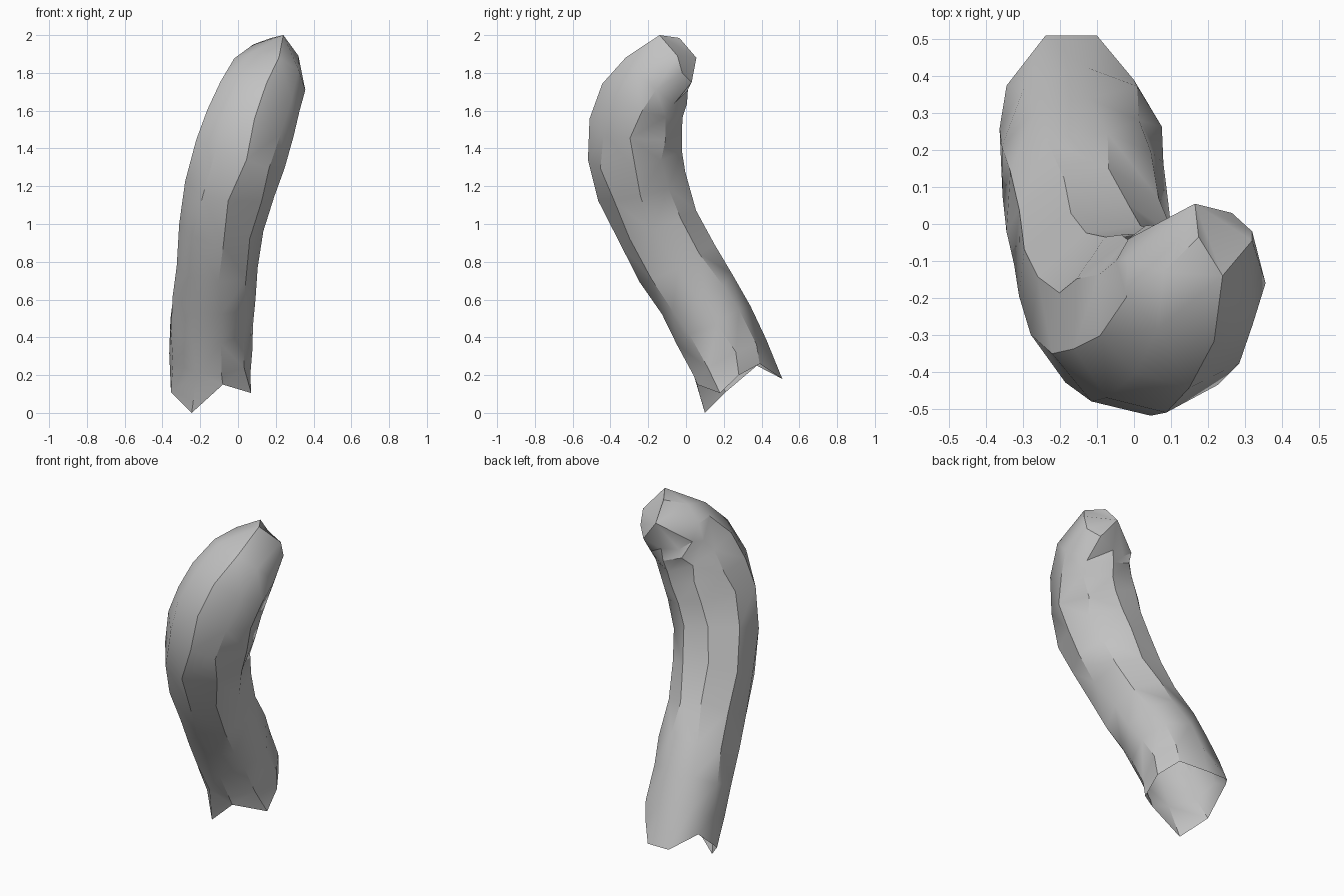
import bpy, bmesh, math, random
from mathutils import Vector

if "Cube" in bpy.data.objects:
    bpy.data.objects.remove(bpy.data.objects["Cube"])

random.seed(4)
SIDES = 9

grey = bpy.data.materials.new("mid grey")
grey.diffuse_color = (0.54, 0.54, 0.54, 1)
grey.use_nodes = True
grey.node_tree.nodes["Principled BSDF"].inputs["Base Color"].default_value = grey.diffuse_color

# Ragged open rim at the bottom, counter-clockwise from the front
rim = [(-0.08, 0.06, 0.15), (0.07, 0.18, 0.105), (0.065, 0.28, 0.2),
       (0.0, 0.39, 0.26), (-0.10, 0.51, 0.18), (-0.24, 0.51, 0.18),
       (-0.345, 0.375, 0.25), (-0.355, 0.21, 0.11), (-0.245, 0.10, 0.0)]

# Blunt tip: its outline from the peak round the right side, plus two raised points
tip = [(0.24, -0.14, 2.0), (0.32, -0.045, 1.89), (0.32, -0.02, 1.80),
       (0.265, 0.03, 1.75), (0.16, 0.01, 1.71), (0.06, -0.02, 1.72),
       (-0.015, -0.04, 1.78), (-0.02, -0.095, 1.87), (0.08, -0.13, 1.95)]
tip_top, tip_end = (0.175, -0.035, 1.985), (0.165, 0.055, 1.88)

# Centre line of the bent tube with its radius: x, y, z, radius
path = [(-0.147, 0.225, 0.30, 0.218), (-0.143, 0.14, 0.47, 0.218),
        (-0.132, 0.06, 0.63, 0.218), (-0.114, -0.045, 0.80, 0.217),
        (-0.09, -0.15, 1.00, 0.223), (-0.047, -0.23, 1.20, 0.236),
        (0.01, -0.27, 1.38, 0.243), (0.058, -0.262, 1.53, 0.241),
        (0.11, -0.228, 1.665, 0.225), (0.152, -0.155, 1.77, 0.203)]

centres = [Vector(p[:3]) for p in path] + [Vector((0.16, -0.04, 1.83))]
bm = bmesh.new()
rings = [[bm.verts.new(p) for p in rim]]
for i, (x, y, z, radius) in enumerate(path):
    # Each ring lies nearly square to the path, lagging a little in the bend
    c = centres[i]
    ahead = (centres[i + 1] - c).normalized()
    behind = (c - centres[i - 1]).normalized() if i else ahead
    t = (behind * 0.7 + ahead * 0.3).normalized()
    u = Vector((1, 0, 0))
    u = (u - t * u.dot(t)).normalized()
    v = t.cross(u)
    phase = -72 - 16 * math.sin(math.pi * i / 9)
    ring = []
    for k in range(SIDES):
        a = math.radians(phase + 360 / SIDES * k + random.uniform(-4, 4))
        r = radius * random.uniform(1.0, 1.05)
        slip = t * random.uniform(-0.015, 0.015)
        ring.append(bm.verts.new(c + (u * math.cos(a) + v * math.sin(a)) * r + slip))
    rings.append(ring)
rings.append([bm.verts.new(p) for p in tip])

# Skin of the tube
for lower, upper in zip(rings, rings[1:]):
    for k in range(SIDES):
        n = (k + 1) % SIDES
        bm.faces.new((lower[k], lower[n], upper[n], upper[k]))

# Closed tip
top, end = bm.verts.new(tip_top), bm.verts.new(tip_end)
last = rings[-1]
bm.faces.new((last[-1], last[0], top))
loop = last + [top]
for a, b in zip(loop, loop[1:] + loop[:1]):
    bm.faces.new((a, b, end))
bmesh.ops.triangulate(bm, faces=bm.faces[:])

mesh = bpy.data.meshes.new("bent_tube")
bm.to_mesh(mesh)
bm.free()
mesh.materials.append(grey)
tube = bpy.data.objects.new("bent_tube", mesh)
bpy.context.collection.objects.link(tube)

# Soft shading with creases along the sharper facets
bpy.context.view_layer.objects.active = tube
tube.select_set(True)
bpy.ops.object.shade_smooth_by_angle(angle=math.radians(36))
